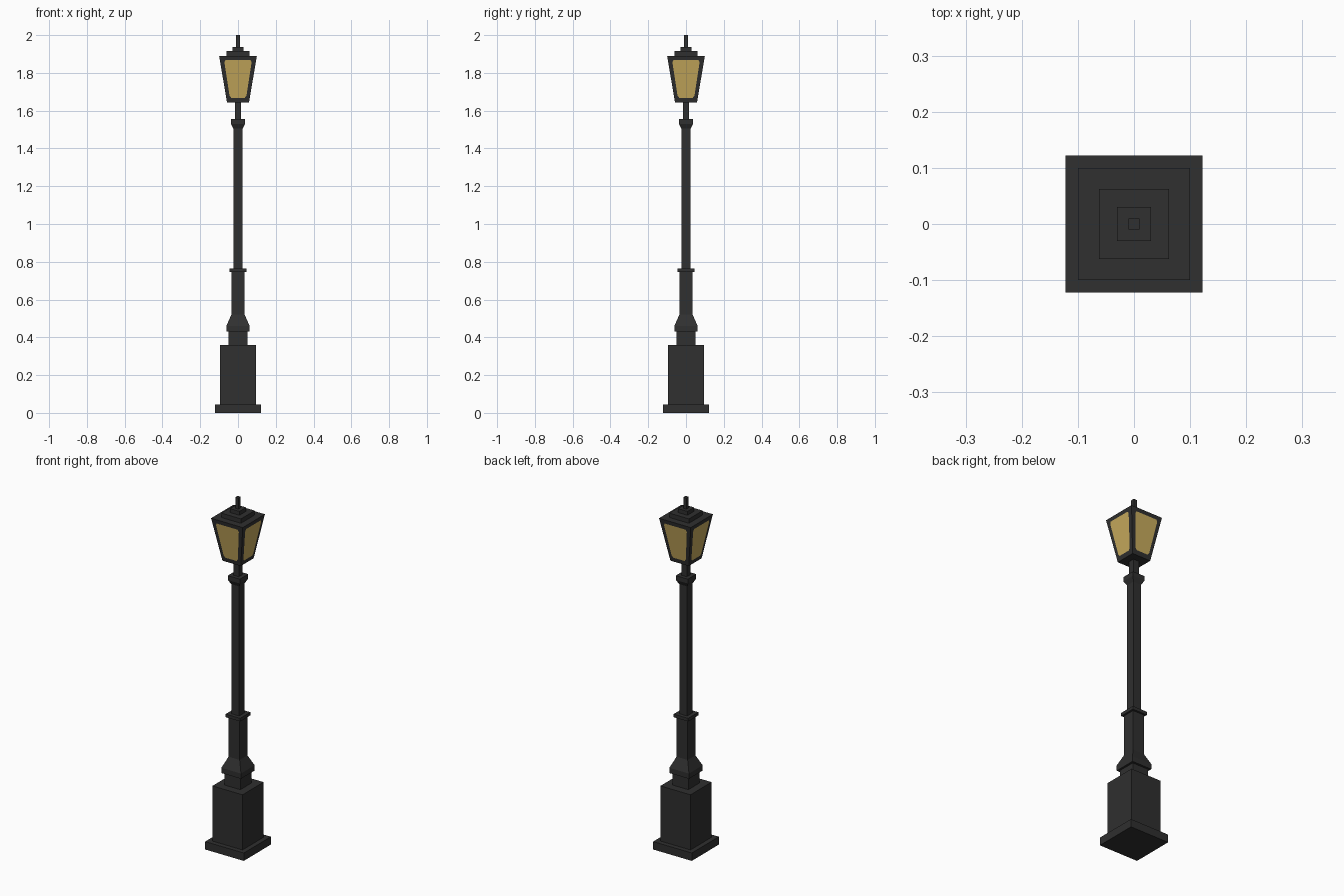
import bpy, bmesh
from mathutils import Matrix
from math import pi

if "Cube" in bpy.data.objects:
    bpy.data.objects.remove(bpy.data.objects["Cube"])


def material(name, rgb):
    m = bpy.data.materials.new(name)
    m.diffuse_color = (*rgb, 1)
    m.use_nodes = True
    m.node_tree.nodes["Principled BSDF"].inputs["Base Color"].default_value = m.diffuse_color
    return m


iron = material("dark_iron", (0.029, 0.029, 0.029))
glass = material("amber_glass", (0.58, 0.41, 0.11))


def finish(name, bm, mat):
    mesh = bpy.data.meshes.new(name)
    bm.to_mesh(mesh)
    bm.free()
    mesh.materials.append(mat)
    obj = bpy.data.objects.new(name, mesh)
    bpy.context.collection.objects.link(obj)
    return obj


def square_loft(name, profile):
    """Closed square column through (half width, height) pairs."""
    bm = bmesh.new()
    rings = [[bm.verts.new((sx * h, sy * h, z))
              for sx, sy in ((-1, -1), (1, -1), (1, 1), (-1, 1))]
             for h, z in profile]
    for a, b in zip(rings, rings[1:]):
        for i in range(4):
            j = (i + 1) % 4
            bm.faces.new((a[i], a[j], b[j], b[i]))
    bm.faces.new(rings[0][::-1])
    bm.faces.new(rings[-1])
    return finish(name, bm, iron)


# Pedestal
square_loft("base_plinth", [(0.122, 0), (0.122, 0.045)])
square_loft("pedestal", [(0.095, 0.045), (0.095, 0.36)])
square_loft("pedestal_neck", [(0.05, 0.36), (0.05, 0.43)])

# Post
square_loft("flared_foot", [(0.062, 0.43), (0.062, 0.46), (0.035, 0.52)])
square_loft("lower_post", [(0.035, 0.52), (0.035, 0.747)])
square_loft("post_collar", [(0.046, 0.747), (0.046, 0.765)])
square_loft("upper_post", [(0.025, 0.765), (0.025, 1.505)])
square_loft("post_capital", [(0.025, 1.505), (0.038, 1.53), (0.038, 1.555)])
square_loft("lantern_stem", [(0.017, 1.555), (0.017, 1.643)])

# Lantern body and stepped roof
Z0, Z1, H0, H1 = 1.643, 1.89, 0.058, 0.1
square_loft("lantern_body", [(H0, Z0), (H1, Z1)])
square_loft("roof_step_lower", [(0.062, Z1), (0.062, 1.915)])
square_loft("roof_step_upper", [(0.03, 1.915), (0.03, 1.937)])
square_loft("finial", [(0.01, 1.937), (0.01, 2.0)])

# Glass panes with clipped corners, one thin plate per lantern side
half_pane = [(0.036, 1.668), (0.045, 1.68), (0.072, 1.856), (0.066, 1.868)]
outline = half_pane + [(-x, z) for x, z in reversed(half_pane)]
bm = bmesh.new()
for k in range(4):
    turn = Matrix.Rotation(k * pi / 2, 3, 'Z')
    verts = []
    for x, z in outline:
        y = -(H0 + (H1 - H0) * (z - Z0) / (Z1 - Z0)) - 0.0015
        v = bm.verts.new((x, y, z))
        v.co = turn @ v.co
        verts.append(v)
    bm.faces.new(verts)
finish("glass_panes", bm, glass)
